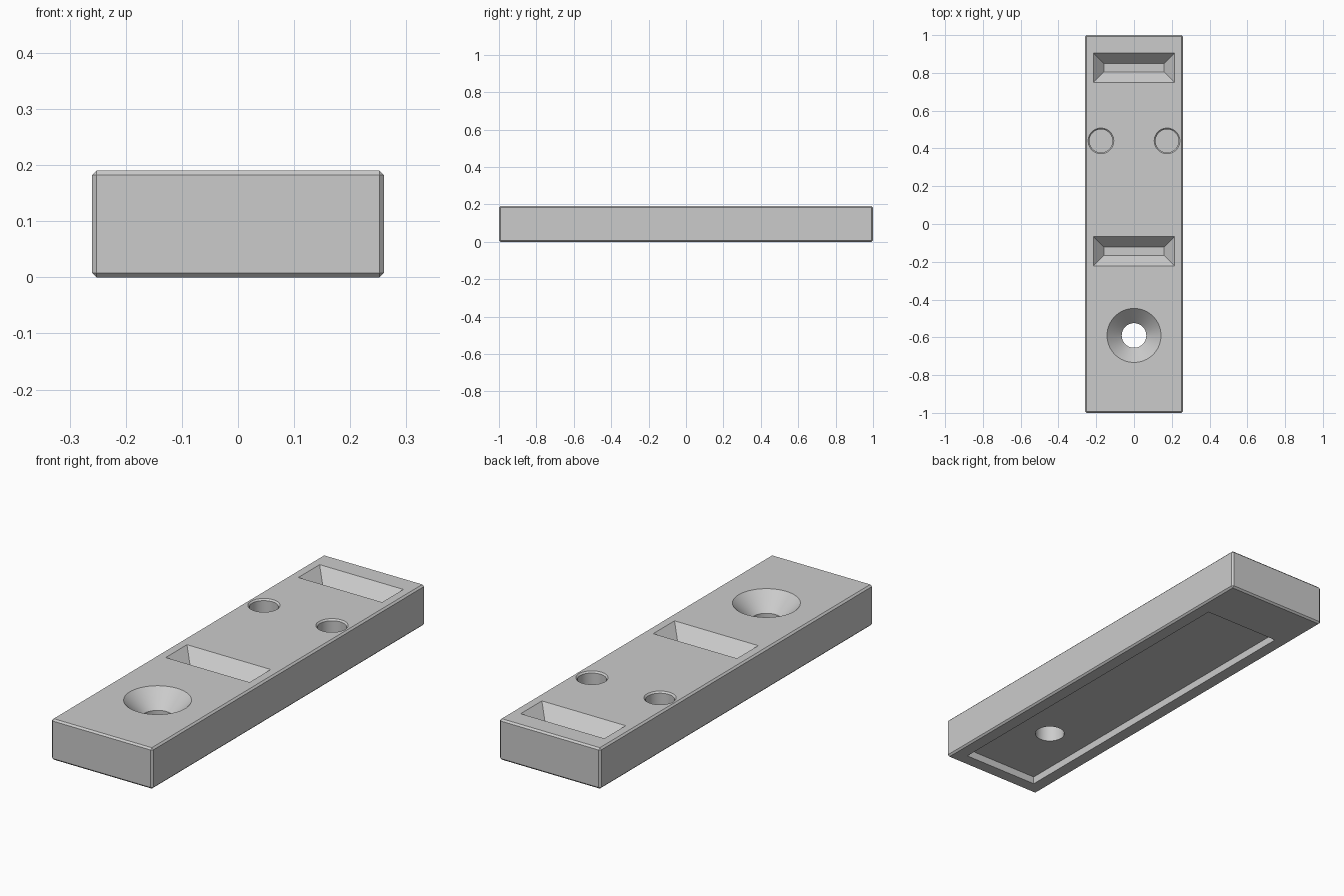
import bpy, bmesh, math

if "Cube" in bpy.data.objects:
    bpy.data.objects.remove(bpy.data.objects["Cube"])

HX, HY, H = 0.26, 1.0, 0.19   # half width, half length, height
EPS = 0.01                    # how far cutters poke out of the surface


def mesh_object(name, rings):
    """Closed solid skinned through a stack of equal-length rings, bottom to top."""
    bm = bmesh.new()
    loops = [[bm.verts.new(p) for p in ring] for ring in rings]
    n = len(loops[0])
    for a, b in zip(loops, loops[1:]):
        for i in range(n):
            j = (i + 1) % n
            bm.faces.new((a[i], a[j], b[j], b[i]))
    bm.faces.new(loops[0][::-1])
    bm.faces.new(loops[-1])
    bmesh.ops.recalc_face_normals(bm, faces=bm.faces)
    mesh = bpy.data.meshes.new(name)
    bm.to_mesh(mesh)
    bm.free()
    obj = bpy.data.objects.new(name, mesh)
    bpy.context.collection.objects.link(obj)
    return obj


def rect(hx, y0, y1, z):
    return [(-hx, y0, z), (hx, y0, z), (hx, y1, z), (-hx, y1, z)]


def circle(x, y, r, z, n=64):
    return [(x + r * math.cos(math.tau * i / n),
             y + r * math.sin(math.tau * i / n), z) for i in range(n)]


def lathe(name, x, y, profile):
    return mesh_object(name, [circle(x, y, r, z) for r, z in profile])


def apply_modifier(obj, mod):
    bpy.context.view_layer.objects.active = obj
    bpy.ops.object.modifier_apply(modifier=mod.name)


# Bar with a small chamfer on every edge
bar = mesh_object("mounting_bar", [rect(HX, -HY, HY, 0), rect(HX, -HY, HY, H)])
bevel = bar.modifiers.new("chamfer", "BEVEL")
bevel.width, bevel.segments = 0.008, 1
apply_modifier(bar, bevel)

cutters = []

# Shallow rectangular recess underneath
cutters.append(mesh_object("bottom_recess", [
    rect(0.195, -0.935, 0.755, -EPS), rect(0.195, -0.935, 0.755, 0.035)]))

# Two tapered slots in the top
slot_depth, taper = 0.06, 0.055
k = taper * EPS / slot_depth
for y in (-0.145, 0.828):
    cutters.append(mesh_object("tapered_slot", [
        rect(0.16, y - 0.022, y + 0.022, H - slot_depth),
        rect(0.215 + k, y - 0.078 - k, y + 0.078 + k, H + EPS)]))

# Pair of blind round holes with a chamfered rim
for x in (-0.175, 0.175):
    cutters.append(lathe("blind_hole", x, 0.44, [
        (0.061, H - 0.1), (0.061, H - 0.007), (0.068, H), (0.068 + EPS, H + EPS)]))

# Countersunk through hole
cutters.append(lathe("countersunk_hole", 0, -0.59, [
    (0.065, -EPS), (0.065, H - 0.078), (0.143, H), (0.143 + EPS, H + EPS)]))

# Cut everything out of the bar
for cutter in cutters:
    cut = bar.modifiers.new("cut", "BOOLEAN")
    cut.operation, cut.solver, cut.object = "DIFFERENCE", "EXACT", cutter
    apply_modifier(bar, cut)
    bpy.data.objects.remove(cutter)

# Plain grey
grey = bpy.data.materials.new("grey")
grey.diffuse_color = (0.6, 0.6, 0.6, 1)
grey.use_nodes = True
grey.node_tree.nodes["Principled BSDF"].inputs["Base Color"].default_value = grey.diffuse_color
bar.data.materials.clear()
bar.data.materials.append(grey)

# Smooth round walls, crisp edges
bpy.ops.object.select_all(action="DESELECT")
bar.select_set(True)
bpy.context.view_layer.objects.active = bar
bpy.ops.object.shade_smooth_by_angle(angle=math.radians(30))
